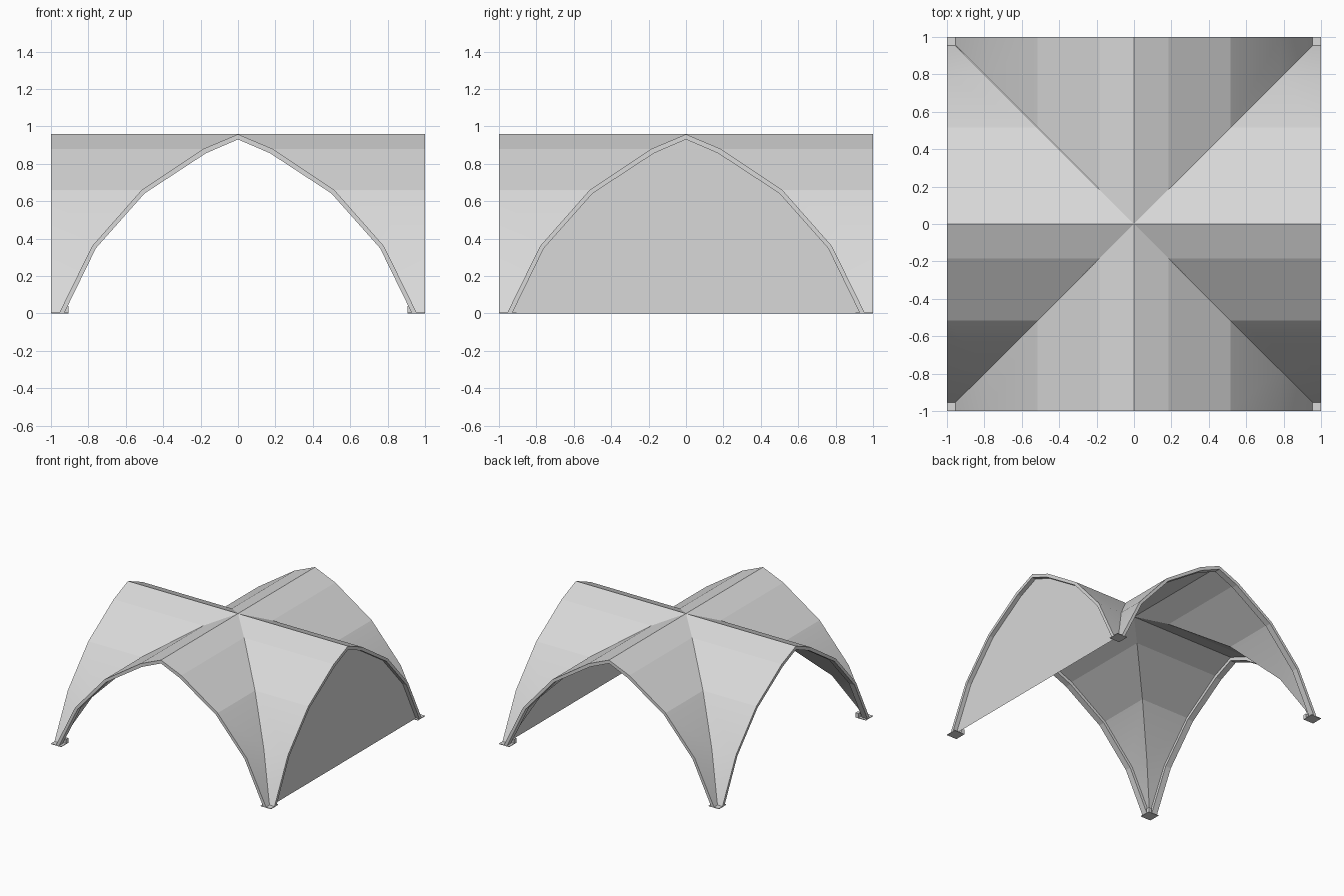
import bpy, bmesh
from math import pi
from mathutils import Matrix

cube = bpy.data.objects.get("Cube")
if cube:
    bpy.data.objects.remove(cube, do_unlink=True)

mat = bpy.data.materials.new("pale grey canvas")
mat.use_nodes = True
GREY = (0.69, 0.69, 0.69, 1)
mat.diffuse_color = GREY
mat.node_tree.nodes["Principled BSDF"].inputs["Base Color"].default_value = GREY

# Half arch from crown to foot, outer and inner lines as (x, z)
OUTER = [(0, 0.958), (0.185, 0.88), (0.515, 0.66), (0.78, 0.36), (0.957, 0)]
INNER = [(0, 0.93), (0.172, 0.856), (0.5, 0.641), (0.76, 0.348), (0.93, 0)]


def full_arch(half):
    return [(-x, z) for x, z in reversed(half[1:])] + half


def finish(name, bm, turn):
    bmesh.ops.remove_doubles(bm, verts=bm.verts, dist=1e-5)
    bmesh.ops.transform(bm, matrix=Matrix.Rotation(turn * pi / 2, 4, "Z"), verts=bm.verts)
    mesh = bpy.data.meshes.new(name)
    bm.to_mesh(mesh)
    bm.free()
    mesh.materials.append(mat)
    obj = bpy.data.objects.new(name, mesh)
    bpy.context.collection.objects.link(obj)


def strip(bm, line_a, line_b):
    """Skin two matching lines of points with faces."""
    for i in range(len(line_a) - 1):
        corners = [line_a[i], line_a[i + 1], line_b[i + 1], line_b[i]]
        unique = [c for k, c in enumerate(corners) if c != corners[k - 1]]
        bm.faces.new([bm.verts.new(c) for c in unique])


def along(points, y):
    return [(x, y, z) for x, z in points]


def box(bm, low, high):
    centre = [(a + b) / 2 for a, b in zip(low, high)]
    size = [b - a for a, b in zip(low, high)]
    matrix = Matrix.Translation(centre) @ Matrix.Diagonal((*size, 1))
    bmesh.ops.create_cube(bm, size=1, matrix=matrix)


outer, inner = full_arch(OUTER), full_arch(INNER)

for turn, side in enumerate(("front", "left", "back", "right")):
    # Roof panel: vault cut back to the diagonal valleys, soft below the crown
    bm = bmesh.new()
    valley = [(x, -abs(x), z) for x, z in outer]
    strip(bm, along(outer, -1), valley)
    for face in bm.faces:
        face.smooth = face.calc_center_median().z < 0.6
    finish(side + "_roof_panel", bm, turn)

    # Arched rim beam under the open edge of the panel
    bm = bmesh.new()
    strip(bm, along(inner, -1), along(outer, -1))
    strip(bm, along(inner, -0.95), along(inner, -1))
    strip(bm, along(outer, -0.95), along(inner, -0.95))
    finish(side + "_arch_beam", bm, turn)

    # Corner foot: thin base plate with a block tucked inside the vault
    bm = bmesh.new()
    box(bm, (-1, -1, 0), (-0.907, -0.907, 0.005))
    box(bm, (-0.935, -0.935, 0.005), (-0.907, -0.907, 0.04))
    finish(side + "_corner_foot", bm, turn)

# Closed end wall filling one arch, set back within the beam depth
bm = bmesh.new()
bm.faces.new([bm.verts.new(p) for p in along(inner, -0.965)])
finish("left_end_wall", bm, 1)
